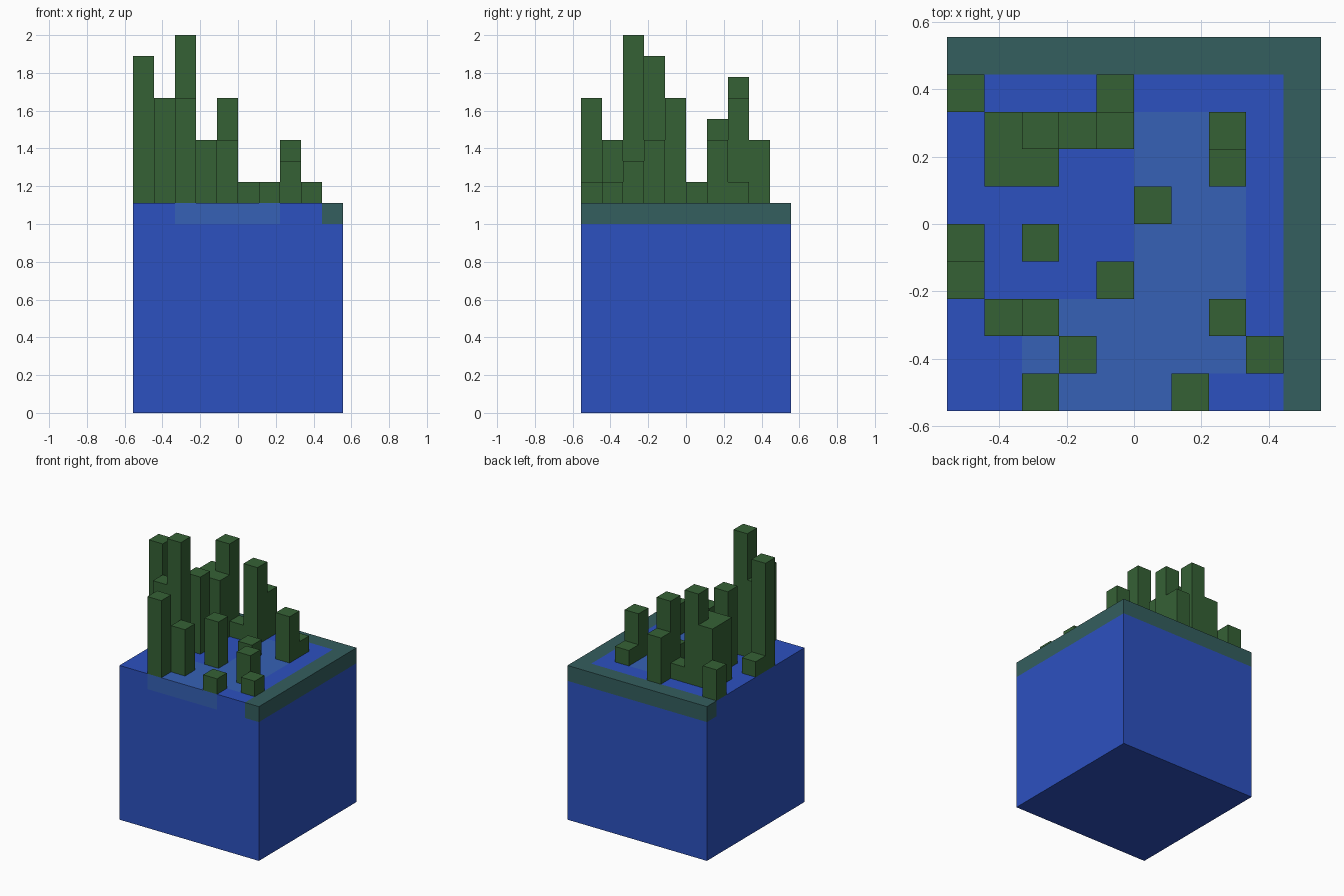
import bpy
import bmesh

cube = bpy.data.objects.get("Cube")
if cube:
    bpy.data.objects.remove(cube, do_unlink=True)

U = 1 / 9          # size of one block
TOP = 10           # ground height in blocks


def linear(c):
    c /= 255
    return c / 12.92 if c <= 0.04045 else ((c + 0.055) / 1.055) ** 2.4


def material(name, rgb):
    mat = bpy.data.materials.new(name)
    col = (*[linear(c) for c in rgb], 1)
    mat.diffuse_color = col
    mat.use_nodes = True
    bsdf = next(n for n in mat.node_tree.nodes if n.type == 'BSDF_PRINCIPLED')
    bsdf.inputs["Base Color"].default_value = col
    return mat


blue = material("deep blue", (44, 81, 192))
pale = material("pale blue", (54, 97, 182))
teal = material("dark teal", (52, 94, 94))
green = material("leaf green", (53, 97, 53))


def finish(bm, name, mats):
    bmesh.ops.scale(bm, vec=(U, U, U), verts=bm.verts)
    mesh = bpy.data.meshes.new(name)
    bm.to_mesh(mesh)
    bm.free()
    for m in mats:
        mesh.materials.append(m)
    obj = bpy.data.objects.new(name, mesh)
    bpy.context.collection.objects.link(obj)
    return obj


# Pale patch: first and last+1 block column for each row of blocks
PATCH = {-5: (-3, 2), -4: (-3, 3), -3: (-2, 3)}
PATCH.update({row: (0, 3) for row in range(-2, 3)})


def ground_colour(c):
    if c.z < TOP - 1:
        return 0
    if c.x > 4 or c.y > 4:
        return 2
    row = max(-5, int(c.y // 1))
    lo, hi = PATCH.get(row, (9, 9))
    return 1 if lo < c.x < hi else 0


# Ground block: cut into cells, colour by position, merge cells of one colour
bm = bmesh.new()
bmesh.ops.create_cube(bm, size=10)
bmesh.ops.translate(bm, vec=(0, 0, 5), verts=bm.verts)
cuts = [((0, 0, TOP - 1), (0, 0, 1))]
for i in range(-4, 5):
    cuts += [((i, 0, 0), (1, 0, 0)), ((0, i, 0), (0, 1, 0))]
for co, no in cuts:
    bmesh.ops.bisect_plane(bm, geom=bm.verts[:] + bm.edges[:] + bm.faces[:],
                           plane_co=co, plane_no=no)
for f in bm.faces:
    f.material_index = ground_colour(f.calc_center_median())
bmesh.ops.dissolve_limit(bm, angle_limit=0.01, verts=bm.verts[:],
                         edges=bm.edges[:], delimit={'MATERIAL'})
finish(bm, "ground_block", [blue, pale, teal])


# Pillars: a footprint raised to a height, open underneath
def pillar(name, outline, height):
    bm = bmesh.new()
    low = [bm.verts.new((x, y, TOP)) for x, y in outline]
    high = [bm.verts.new((x, y, TOP + height)) for x, y in outline]
    n = len(outline)
    for i in range(n):
        j = (i + 1) % n
        bm.faces.new((low[i], low[j], high[j], high[i]))
    bm.faces.new(high)
    finish(bm, name, [green])


# Square pillars: block column, block row, height
PILLARS = [
    (-5, 3, 2), (-1, 3, 3),
    (-3, 2, 6), (-2, 2, 1), (-1, 2, 5), (2, 2, 1),
    (2, 1, 3), (0, 0, 1),
    (-5, -1, 1), (-3, -1, 5),
    (-5, -2, 7), (-1, -2, 3),
    (-4, -3, 5), (-3, -3, 8), (2, -3, 2),
    (-2, -4, 3), (3, -4, 1),
    (-3, -5, 5), (1, -5, 1),
]
for k, (x, y, h) in enumerate(PILLARS, 1):
    pillar(f"pillar_{k:02d}", [(x, y), (x + 1, y), (x + 1, y + 1), (x, y + 1)], h)

# Corner pillar with an L-shaped footprint
pillar("corner_pillar", [(-4, 1), (-2, 1), (-2, 2), (-3, 2), (-3, 3), (-4, 3)], 4)
